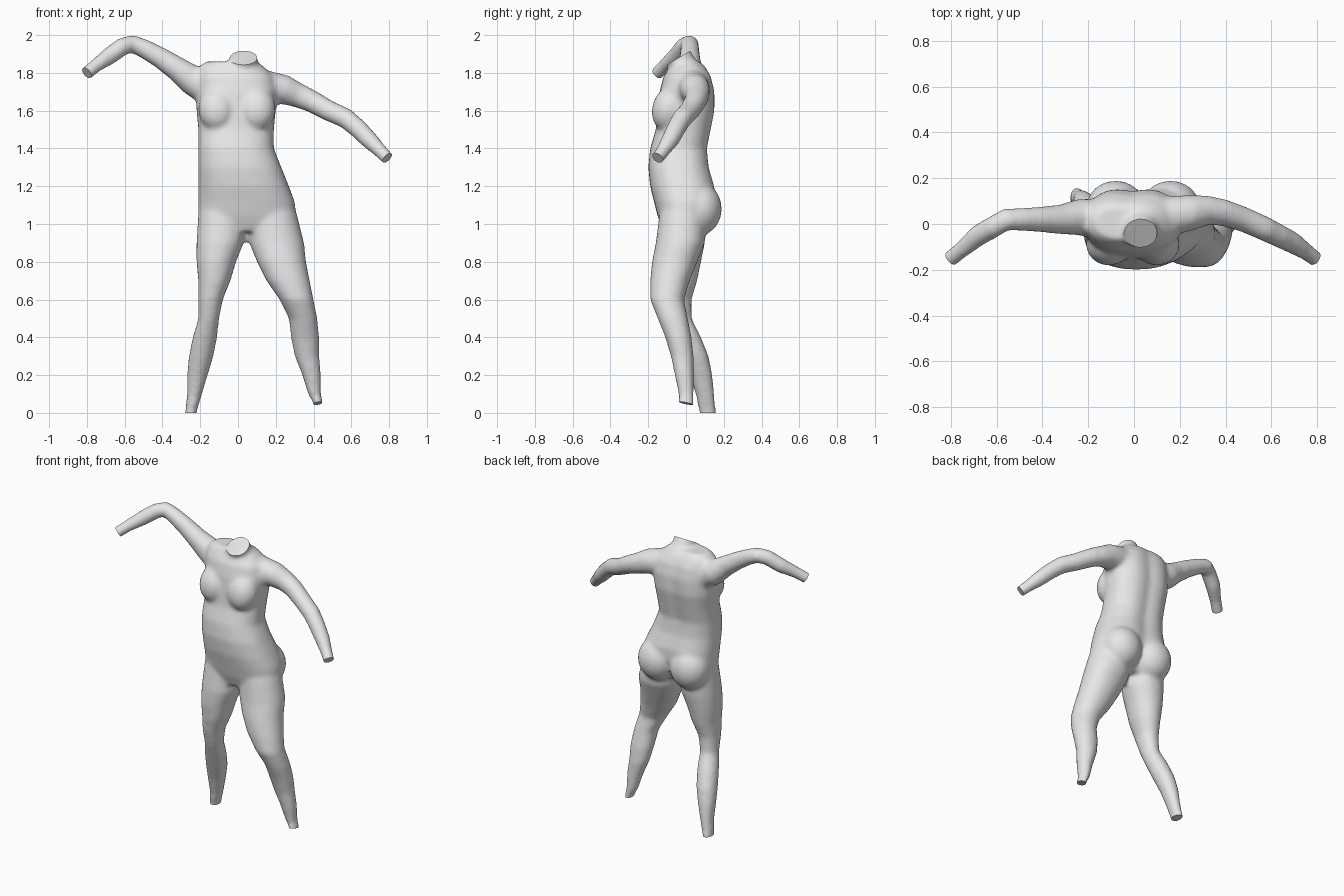
import bpy, bmesh, math
from mathutils import Vector, Matrix

cube = bpy.data.objects.get("Cube")
if cube:
    bpy.data.objects.remove(cube, do_unlink=True)

UNIT = 0.01      # all part measurements are in hundredths
SIDES = 32
body_bm = bmesh.new()


def skin_rings(rings):
    """Join closed loops of points into a capped tube."""
    loops = [[body_bm.verts.new(p) for p in ring] for ring in rings]
    for low, high in zip(loops, loops[1:]):
        for i in range(SIDES):
            j = (i + 1) % SIDES
            body_bm.faces.new((low[i], low[j], high[j], high[i]))
    body_bm.faces.new(loops[0][::-1])
    body_bm.faces.new(loops[-1])


def stack(rows, power=1.0, groove=0.0):
    """Level sections given as height, x range and y range."""
    rings = []
    for z, x0, x1, y0, y1 in rows:
        ring = []
        for i in range(SIDES):
            a = math.tau * i / SIDES
            c = math.copysign(abs(math.cos(a)) ** power, math.cos(a))
            s = math.copysign(abs(math.sin(a)) ** power, math.sin(a))
            if s > 0:
                s *= 1 - groove * math.exp(-(c / 0.25) ** 2)
            ring.append(Vector((x0 + x1 + (x1 - x0) * c,
                                y0 + y1 + (y1 - y0) * s, 2 * z)) * UNIT / 2)
        rings.append(ring)
    skin_rings(rings)


def limb(points):
    """Round tube along a path; returns its end point and direction."""
    path = [Vector(p[:3]) * UNIT for p in points]
    radii = [p[3] * UNIT for p in points]
    end, aim = path[-1], (path[-1] - path[-2]).normalized()
    path.append(end + aim * 0.04)
    radii.append(radii[-1])
    rings = []
    for k, centre in enumerate(path):
        ahead = path[min(k + 1, len(path) - 1)]
        behind = path[max(k - 1, 0)]
        tangent = (ahead - behind).normalized()
        side = tangent.cross(Vector((0, 1, 0.3))).normalized()
        up = side.cross(tangent)
        rings.append([centre + radii[k] * (side * math.cos(math.tau * i / SIDES)
                                           + up * math.sin(math.tau * i / SIDES))
                      for i in range(SIDES)])
    skin_rings(rings)
    return end, aim


def ellipsoid(centre, size, tilt=0.0):
    matrix = (Matrix.Translation(Vector(centre) * UNIT)
              @ Matrix.Rotation(math.radians(tilt), 4, 'X')
              @ Matrix.Diagonal((*(Vector(size) * UNIT), 1)))
    bmesh.ops.create_uvsphere(body_bm, u_segments=24, v_segments=16,
                              radius=1, matrix=matrix)


# Torso, from pelvis to shoulders
stack([(96, -19, 31, -12, 8), (104, -21, 31, -15, 12),
       (112, -21, 30, -17, 16), (120, -21, 27, -19, 16),
       (130, -21, 23, -20, 13), (140, -21, 19, -19, 12),
       (150, -21, 19, -16, 14), (160, -22, 20, -15, 16),
       (170, -22, 21, -14, 16), (178, -22, 19, -12, 14),
       (183, -21, 14, -9, 11), (186, -17, 10, -7, 8)],
      power=0.85, groove=0.12)

# Chest and seat
for x in (-11, 10):
    ellipsoid((x, -9, 161), (10, 9, 12), tilt=-15)
for x in (-8, 16):
    ellipsoid((x, 7, 108), (13, 12, 14))

# Legs
stack([(-4, -28, -22, 7, 16), (0, -28, -22, 7, 16),
       (10, -27, -19, 5, 15), (20, -27, -16, 2, 14),
       (30, -26, -13, -2, 12), (40, -24, -11, -6, 8),
       (50, -21, -10, -10, 3), (60, -21, -8, -13, 3),
       (70, -21, -4, -15, 6), (80, -22, -1, -16, 8),
       (90, -22, 3, -16, 10), (106, -21, 5, -14, 11)], power=0.95)
stack([(1, 40, 45, -4, 4), (5, 40, 45, -4, 4),
       (10, 37, 44, -4, 4), (20, 34, 44, -6, 4),
       (30, 30, 43, -8, 4), (40, 28, 43, -11, 3),
       (50, 27, 42, -15, 1), (60, 22, 40, -19, -1),
       (70, 15, 38, -19, 2), (80, 10, 36, -18, 6),
       (90, 6, 35, -16, 10), (106, 4, 31, -14, 11)], power=0.95)

# Arms and neck, each remembered with the plane of its flat end
cuts = [
    limb([(-13, 2, 170, 9), (-24, 3, 176, 8), (-32, 2, 182, 6.5),
          (-41, 2, 188, 5.6), (-50, 2, 193, 5), (-56, 2, 195.4, 4.8),
          (-61, -1, 194, 4.8), (-68, -5, 189, 4.7), (-75, -11, 184, 3.7),
          (-80, -15, 180, 3.6)]),
    limb([(12, 3, 173, 9), (25, 5, 171, 7.8), (32, 6, 168, 6.5),
          (39, 5, 165, 5.9), (48, 2, 160, 5.5), (57, -2, 156, 5.4),
          (63, -5, 151, 5.1), (69, -8, 145, 4.8), (75, -12, 139, 3.8),
          (79, -15, 135, 3.5)]),
    limb([(2, 3, 176, 9), (3, -1, 183, 7.5), (3, -4, 188, 7.3)]),
    (Vector((-0.25, 0.11, 0)), Vector((0, 0, -1))),
    (Vector((0.42, 0, 0.05)), Vector((0.2, -0.2, -1)).normalized()),
]

# Blend every part into a single skin
bmesh.ops.recalc_face_normals(body_bm, faces=body_bm.faces)
mesh = bpy.data.meshes.new("body")
body_bm.to_mesh(mesh)
body_bm.free()
body = bpy.data.objects.new("body", mesh)
bpy.context.collection.objects.link(body)
remesh = body.modifiers.new("blend", 'REMESH')
remesh.mode = 'VOXEL'
remesh.voxel_size = 0.013
soften = body.modifiers.new("soften", 'SMOOTH')
soften.factor = 0.5
soften.iterations = 10
graph = bpy.context.evaluated_depsgraph_get()
skin = bpy.data.meshes.new_from_object(body.evaluated_get(graph))
body.modifiers.clear()
body.data = skin

# Trim the neck, wrists and ankles to flat ends
bm = bmesh.new()
bm.from_mesh(skin)
for point, normal in cuts:
    near = {v for v in bm.verts if (v.co - point).length < 0.12}
    faces = {f for v in near for f in v.link_faces}
    edges = {e for f in faces for e in f.edges}
    verts = {v for f in faces for v in f.verts}
    bmesh.ops.bisect_plane(bm, geom=[*verts, *edges, *faces], dist=0.0001,
                           plane_co=point, plane_no=normal)
    outside = [v for v in bm.verts if (v.co - point).length < 0.13
               and (v.co - point).dot(normal) > 0.0005]
    bmesh.ops.delete(bm, geom=outside, context='VERTS')
    rim = [e for e in bm.edges if e.is_boundary]
    bmesh.ops.holes_fill(bm, edges=rim, sides=0)
bmesh.ops.recalc_face_normals(bm, faces=bm.faces)
bm.to_mesh(skin)
bm.free()

# Single plain grey
grey = bpy.data.materials.new("plain grey")
grey.use_nodes = True
colour = (0.8, 0.8, 0.8, 1)
grey.diffuse_color = colour
grey.node_tree.nodes["Principled BSDF"].inputs["Base Color"].default_value = colour
skin.materials.clear()
skin.materials.append(grey)

bpy.ops.object.select_all(action='DESELECT')
body.select_set(True)
bpy.context.view_layer.objects.active = body
bpy.ops.object.shade_smooth_by_angle(angle=math.radians(40))
